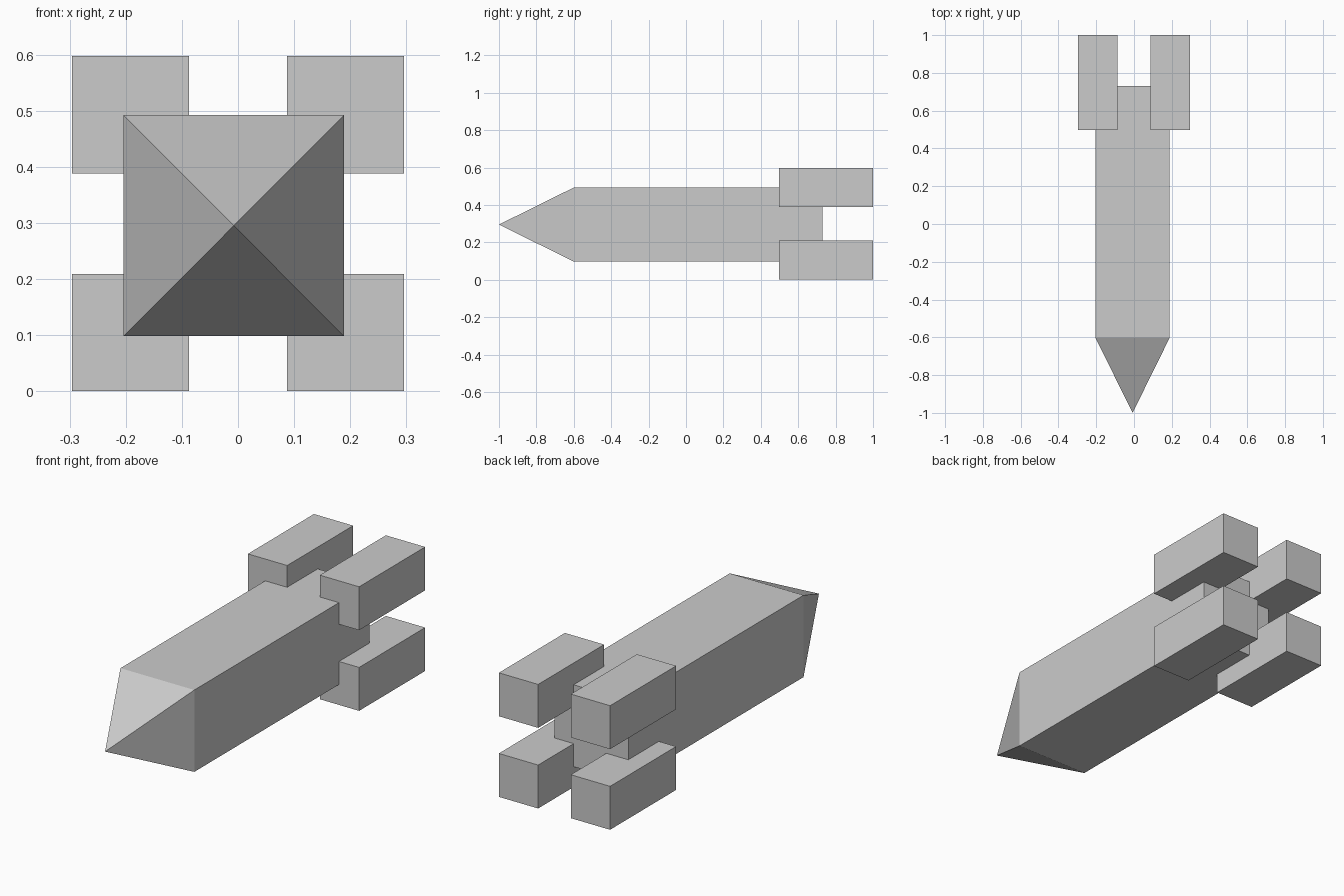
import bpy, bmesh

if "Cube" in bpy.data.objects:
    bpy.data.objects.remove(bpy.data.objects["Cube"])


def finish(name, bm):
    bmesh.ops.recalc_face_normals(bm, faces=bm.faces)
    mesh = bpy.data.meshes.new(name)
    bm.to_mesh(mesh)
    bm.free()
    obj = bpy.data.objects.new(name, mesh)
    bpy.context.collection.objects.link(obj)
    return obj


def box(name, x, y, z):
    """Box from (min, max) ranges."""
    bm = bmesh.new()
    bmesh.ops.create_cube(bm, size=1)
    for v in bm.verts:
        v.co = [r[0] if c < 0 else r[1] for c, r in zip(v.co, (x, y, z))]
    return finish(name, bm)


BODY_X, BODY_Z = (-0.204, 0.189), (0.098, 0.492)
NOSE_Y, TIP_Y = -0.602, -1.0

# Square main body
box("body", BODY_X, (NOSE_Y, 0.73), BODY_Z)

# Pyramid nose
bm = bmesh.new()
base = [bm.verts.new((BODY_X[i], NOSE_Y, BODY_Z[j]))
        for i, j in ((0, 0), (1, 0), (1, 1), (0, 1))]
tip = bm.verts.new((sum(BODY_X) / 2, TIP_Y, sum(BODY_Z) / 2))
bm.faces.new(base)
for a, b in zip(base, base[1:] + base[:1]):
    bm.faces.new((a, b, tip))
finish("nose", bm)

# Four rear boosters
for side, x in (("left", (-0.296, -0.087)), ("right", (0.087, 0.296))):
    for level, z in (("lower", (0.0, 0.209)), ("upper", (0.388, 0.597))):
        box(f"{level}_{side}_booster", x, (0.498, 1.0), z)
